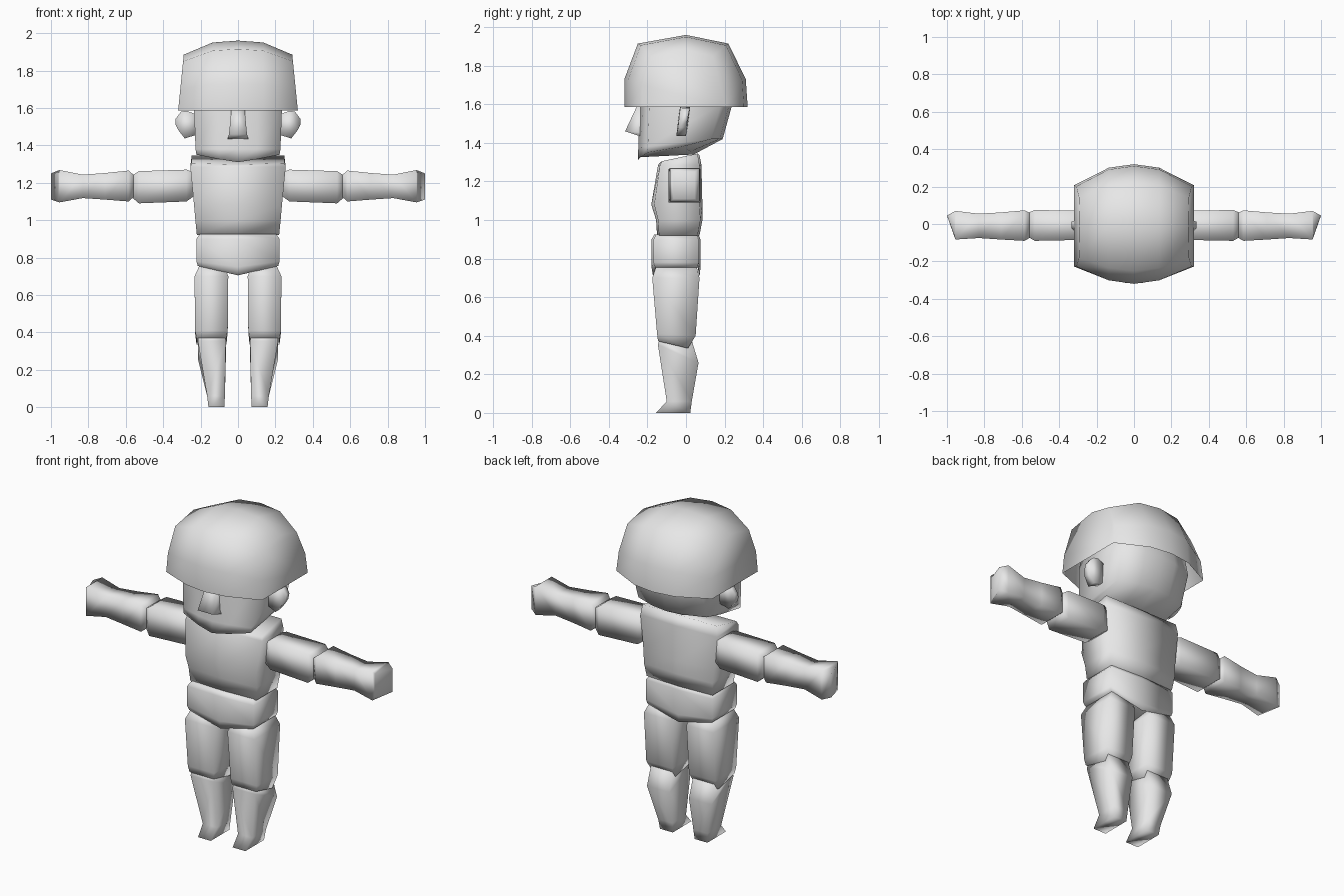
import bpy
import bmesh

old = bpy.data.objects.get("Cube")
if old:
    bpy.data.objects.remove(old, do_unlink=True)

grey = bpy.data.materials.new("plain grey")
grey.use_nodes = True
grey.diffuse_color = (0.8, 0.8, 0.8, 1)
grey.node_tree.nodes["Principled BSDF"].inputs["Base Color"].default_value = (0.8, 0.8, 0.8, 1)


def finish(name, bm):
    bmesh.ops.recalc_face_normals(bm, faces=bm.faces)
    mesh = bpy.data.meshes.new(name)
    bm.to_mesh(mesh)
    bm.free()
    mesh.materials.append(grey)
    for face in mesh.polygons:
        face.use_smooth = True
    obj = bpy.data.objects.new(name, mesh)
    bpy.context.collection.objects.link(obj)


def loft(name, rings, side=1, closed=True):
    """Skin a stack of rings, cap both ends; side=-1 mirrors in x."""
    bm = bmesh.new()
    loops = [[bm.verts.new((x * side, y, z)) for x, y, z in ring] for ring in rings]
    count = len(loops[0])
    for a, b in zip(loops, loops[1:]):
        for i in range(count if closed else count - 1):
            j = (i + 1) % count
            bm.faces.new((a[i], a[j], b[j], b[i]))
    bm.faces.new(loops[0])
    bm.faces.new(loops[-1])
    finish(name, bm)


def body_ring(w, front, back, z, bulge=0.0, dip=0.0, slope=0.0):
    """Six-point section: centre points bulge in y and dip in z, back rises by slope."""
    return [(-w, front + bulge, z), (0, front, z - dip), (w, front + bulge, z),
            (w, back - bulge, z + slope), (0, back, z - dip + slope),
            (-w, back - bulge, z + slope)]


def leg_ring(x0, x1, front, back, zf, zb):
    return [(x0, front, zf), (x1, front, zf), (x1, back, zb), (x0, back, zb)]


def arm_ring(x, front, back, low, high, slant=0.0):
    return [(x - slant, front, low), (x, back, low), (x, back, high), (x - slant, front, high)]


# Helmet: open shell, skinned across x from side to side
helmet_profile = [(-.32, 1.585), (-.32, 1.73), (-.25, 1.915), (0, 1.96),
                  (.22, 1.915), (.31, 1.73), (.32, 1.585)]


def helmet_column(side, level):
    column = []
    for y, z in helmet_profile:
        drop = (z - 1.585) / .375
        if level == 2:
            column.append((side * (.32 - .03 * drop), y * .68 - .01, z - .075 * drop))
        elif level == 1:
            column.append((side * .135, y * .94, z - .01 * drop))
        else:
            column.append((0, y, z))
    return column


loft("helmet", [helmet_column(-1, 2), helmet_column(-1, 1), helmet_column(0, 0),
                helmet_column(1, 1), helmet_column(1, 2)], closed=False)


# Head: curved front and back, jaw sloping up towards the back
def head_ring(w, front, back, zf, zb, lift=0.0):
    mid = w * .45
    return [(-w, front + .05, zf + lift), (-mid, front + .015, zf + lift * .4), (0, front, zf),
            (mid, front + .015, zf + lift * .4), (w, front + .05, zf + lift),
            (w, back - .06, zb + lift), (mid, back - .015, zb + lift * .4), (0, back, zb),
            (-mid, back - .015, zb + lift * .4), (-w, back - .06, zb + lift)]


loft("head", [head_ring(.222, -.25, .04, 1.31, 1.34, .04),
              head_ring(.227, -.247, .19, 1.38, 1.42),
              head_ring(.235, -.24, .24, 1.60, 1.60),
              head_ring(.225, -.23, .22, 1.72, 1.72),
              head_ring(.15, -.15, .14, 1.85, 1.85)])

# Nose: wedge widening downwards
loft("nose", [leg_ring(-.035, .035, -.25, -.2, 1.60, 1.60),
              leg_ring(-.048, .048, -.316, -.2, 1.46, 1.45),
              leg_ring(-.055, .055, -.24, -.2, 1.435, 1.435)])

# Torso: chest leans forward, then a crease and a tapering belly
loft("torso", [body_ring(.22, -.15, .07, .92, .01),
               body_ring(.228, -.155, .085, 1.0, .01),
               body_ring(.235, -.18, .085, 1.08, .015),
               body_ring(.255, -.145, .08, 1.285, .01),
               body_ring(.248, -.135, .07, 1.305, .01, .008, .04)])

# Pelvis: wedge dipping at the middle
loft("pelvis", [body_ring(.205, -.165, .065, .925, .01),
                body_ring(.222, -.178, .075, .90, .01),
                body_ring(.222, -.178, .075, .78, .01, .03),
                body_ring(.215, -.17, .07, .755, .01, .05)])

for label, s in (("left", 1), ("right", -1)):
    # Ear: faceted flap flaring outwards
    loft(label + "_ear", [
        [(.21, -.035, 1.46), (.21, .005, 1.46), (.21, .015, 1.56), (.21, -.035, 1.56)],
        [(.285, -.05, 1.437), (.285, 0, 1.437), (.275, .022, 1.585), (.275, -.03, 1.585)],
        [(.318, -.04, 1.48), (.318, 0, 1.48), (.305, .02, 1.58), (.305, -.02, 1.58)],
        [(.333, -.025, 1.51), (.333, .005, 1.51), (.335, .012, 1.54), (.335, -.015, 1.54)]], s)

    # Upper arm, then forearm with a blunt fist
    loft(label + "_upper_arm", [
        arm_ring(.22, -.075, .055, 1.14, 1.25),
        arm_ring(.275, -.085, .07, 1.10, 1.27),
        arm_ring(.53, -.09, .075, 1.09, 1.262),
        arm_ring(.565, -.07, .06, 1.12, 1.24)], s)
    loft(label + "_forearm", [
        arm_ring(.55, -.07, .055, 1.13, 1.235),
        arm_ring(.585, -.09, .073, 1.10, 1.265),
        arm_ring(.71, -.083, .062, 1.11, 1.252),
        arm_ring(.83, -.075, .055, 1.118, 1.243),
        arm_ring(.955, -.083, .07, 1.095, 1.268),
        arm_ring(1.0, -.065, .045, 1.11, 1.25, .04)], s)

    # Thigh, lower at the back of the knee
    loft(label + "_thigh", [
        leg_ring(.075, .205, -.155, .055, .76, .76),
        leg_ring(.052, .232, -.175, .07, .70, .70),
        leg_ring(.055, .23, -.15, .05, .41, .40),
        leg_ring(.062, .222, -.145, .01, .372, .335)], s)

    # Shin, tapering to a small foot with a pointed toe
    loft(label + "_shin", [
        leg_ring(.068, .212, -.135, .03, .385, .375),
        leg_ring(.065, .215, -.146, .065, .355, .26),
        leg_ring(.07, .165, -.10, .03, .06, .06),
        leg_ring(.073, .158, -.155, .022, 0, 0)], s)
